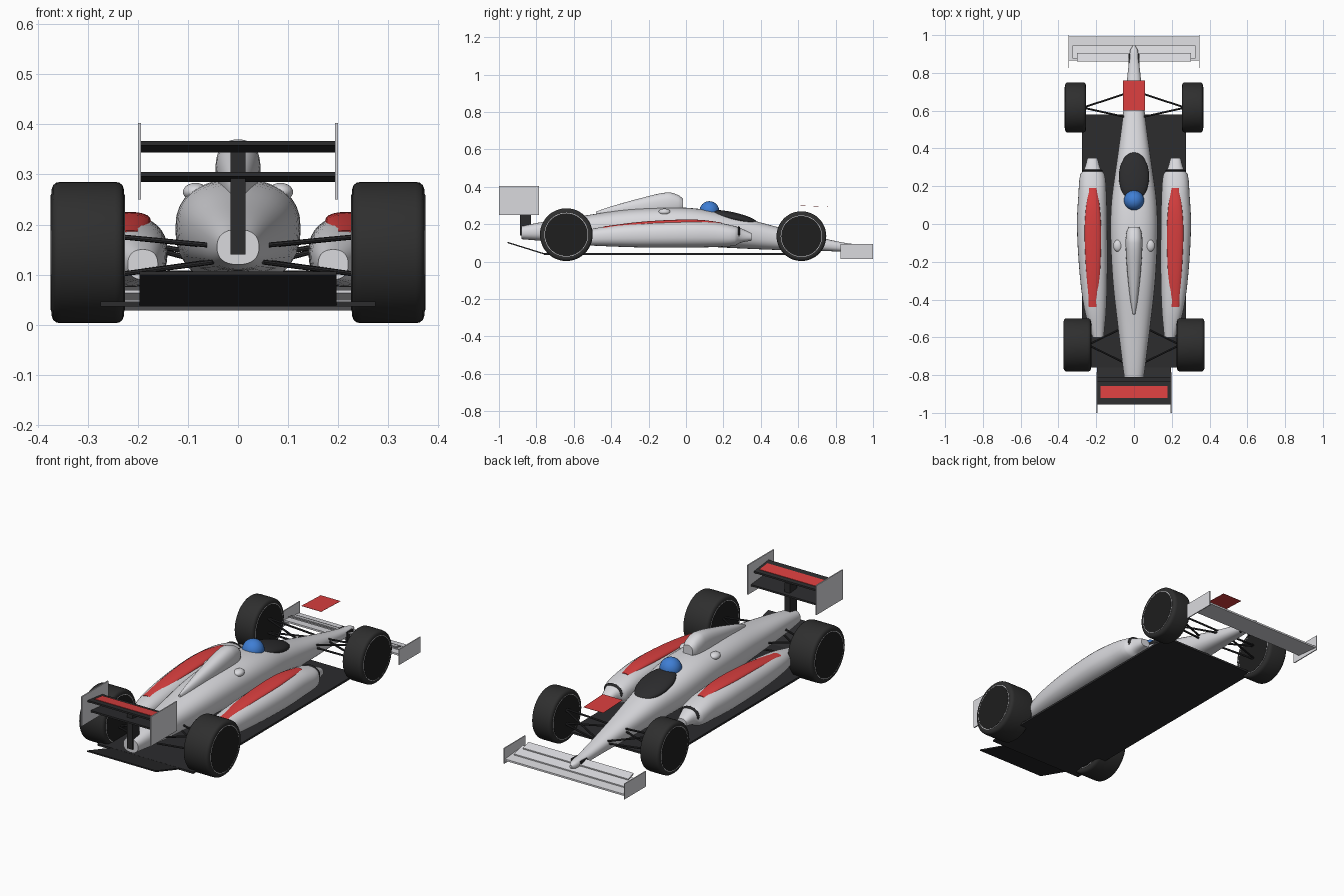
import bpy, bmesh, math
from mathutils import Vector

if "Cube" in bpy.data.objects:
    bpy.data.objects.remove(bpy.data.objects["Cube"])


def mat(name, r, g, b):
    m = bpy.data.materials.new(name)
    m.diffuse_color = (r, g, b, 1)
    m.use_nodes = True
    m.node_tree.nodes["Principled BSDF"].inputs["Base Color"].default_value = m.diffuse_color
    return m


WHITE = mat("white paint", 0.70, 0.70, 0.73)
RED = mat("red paint", 0.70, 0.05, 0.05)
BLUE = mat("helmet blue", 0.05, 0.21, 0.66)
CARBON = mat("carbon black", 0.025, 0.025, 0.027)
RUBBER = mat("tyre rubber", 0.028, 0.028, 0.028)
HUB = mat("wheel cover black", 0.013, 0.013, 0.013)


def finish(bm, name, material, smooth=True):
    bmesh.ops.recalc_face_normals(bm, faces=bm.faces)
    me = bpy.data.meshes.new(name)
    bm.to_mesh(me)
    bm.free()
    ob = bpy.data.objects.new(name, me)
    bpy.context.collection.objects.link(ob)
    me.materials.append(material)
    if smooth:
        bpy.ops.object.select_all(action='DESELECT')
        ob.select_set(True)
        bpy.context.view_layer.objects.active = ob
        bpy.ops.object.shade_smooth_by_angle(angle=math.radians(40))
    return ob


def spline(rows, steps=4):
    """Smooth stations between the given rows."""
    out = []
    for i in range(len(rows) - 1):
        p = [rows[max(0, min(len(rows) - 1, i + k))] for k in (-1, 0, 1, 2)]
        h = p[2][0] - p[1][0]
        for s in range(steps):
            t = s / steps
            row = [p[1][0] + h * t]
            for a in range(1, len(rows[0])):
                m0 = (p[2][a] - p[0][a]) / (p[2][0] - p[0][0]) * h
                m1 = (p[3][a] - p[1][a]) / (p[3][0] - p[1][0]) * h
                row.append((2*t**3 - 3*t*t + 1) * p[1][a] + (t**3 - 2*t*t + t) * m0
                           + (3*t*t - 2*t**3) * p[2][a] + (t**3 - t*t) * m1)
            out.append(row)
    return out + [list(rows[-1])]


def loft(name, rows, material, side=1, n=32, power=2.4):
    """Rows are: y, centre x, half width, bottom z, top z."""
    bm = bmesh.new()
    rings = []
    for y, cx, w, lo, hi in spline(rows):
        ring = []
        for i in range(n):
            a = math.tau * i / n
            c, s = math.cos(a), math.sin(a)
            x = math.copysign(abs(c) ** (2 / power), c) * w
            z = math.copysign(abs(s) ** (2 / power), s) * (hi - lo) / 2
            ring.append(bm.verts.new((side * (cx + x), y, (lo + hi) / 2 + z)))
        rings.append(ring)
    for a, b in zip(rings, rings[1:]):
        for i in range(n):
            bm.faces.new((a[i], a[(i + 1) % n], b[(i + 1) % n], b[i]))
    bm.faces.new(rings[0])
    bm.faces.new(rings[-1])
    return finish(bm, name, material)


def prism(name, x0, x1, profile, material):
    """Extrude a (y, z) outline between two x positions."""
    bm = bmesh.new()
    a = [bm.verts.new((x0, y, z)) for y, z in profile]
    b = [bm.verts.new((x1, y, z)) for y, z in profile]
    bm.faces.new(a)
    bm.faces.new(b)
    for i in range(len(a)):
        j = (i + 1) % len(a)
        bm.faces.new((a[i], a[j], b[j], b[i]))
    return finish(bm, name, material, False)


def blade(name, w, y0, z0, y1, z1, t, material):
    return prism(name, -w, w, [(y0, z0), (y1, z1), (y1, z1 + t), (y0, z0 + t)], material)


def rect(y0, y1, z0, z1):
    return [(y0, z0), (y1, z0), (y1, z1), (y0, z1)]


def ellipsoid(name, c, r, material, tilt=0):
    bm = bmesh.new()
    bmesh.ops.create_uvsphere(bm, u_segments=32, v_segments=16, radius=1)
    bmesh.ops.scale(bm, vec=r, verts=bm.verts)
    ob = finish(bm, name, material)
    ob.location = c
    ob.rotation_euler.x = tilt
    return ob


def revolve(name, profile, centre, material, n=48):
    """Spin an (x, radius) outline around the wheel axle."""
    bm = bmesh.new()
    rings = [[bm.verts.new((centre[0] + x, centre[1] + r * math.cos(math.tau * i / n),
                            centre[2] + r * math.sin(math.tau * i / n))) for i in range(n)]
             for x, r in profile]
    for a, b in zip(rings, rings[1:]):
        for i in range(n):
            bm.faces.new((a[i], a[(i + 1) % n], b[(i + 1) % n], b[i]))
    bm.faces.new(rings[0])
    bm.faces.new(rings[-1])
    return finish(bm, name, material)


def rod(name, a, b, r=0.005):
    a, b = Vector(a), Vector(b)
    bm = bmesh.new()
    bmesh.ops.create_cone(bm, cap_ends=True, segments=8, radius1=r, radius2=r, depth=(b - a).length)
    ob = finish(bm, name, CARBON)
    ob.location = (a + b) / 2
    ob.rotation_euler = (b - a).to_track_quat('Z', 'Y').to_euler()


# Main fuselage and engine airbox
loft("body", [(-0.88, 0, 0.042, 0.12, 0.19), (-0.75, 0, 0.06, 0.11, 0.215),
              (-0.55, 0, 0.085, 0.105, 0.245), (-0.3, 0, 0.113, 0.10, 0.28),
              (-0.05, 0, 0.125, 0.095, 0.29), (0.12, 0, 0.12, 0.08, 0.275),
              (0.3, 0, 0.096, 0.07, 0.235), (0.5, 0, 0.068, 0.062, 0.182),
              (0.7, 0, 0.044, 0.058, 0.132), (0.85, 0, 0.028, 0.053, 0.10),
              (0.92, 0, 0.02, 0.053, 0.09), (0.945, 0, 0.006, 0.062, 0.078)], WHITE)
loft("airbox", [(-0.48, 0, 0.006, 0.23, 0.268), (-0.4, 0, 0.02, 0.23, 0.295),
                (-0.25, 0, 0.036, 0.24, 0.337), (-0.1, 0, 0.045, 0.25, 0.37),
                (-0.04, 0, 0.039, 0.26, 0.355), (-0.015, 0, 0.028, 0.27, 0.335)], WHITE)

# Cockpit and driver's helmet
ellipsoid("cockpit", (0, 0.25, 0.236), (0.08, 0.135, 0.028), CARBON, -0.22)
ellipsoid("helmet", (0, 0.125, 0.27), (0.053, 0.053, 0.053), BLUE)

for s in (-1, 1):
    # Sidepods with inlets, top panels and shoulder scoops
    loft("sidepod", [(-0.6, 0.19, 0.03, 0.09, 0.15), (-0.45, 0.205, 0.058, 0.083, 0.185),
                     (-0.25, 0.215, 0.074, 0.076, 0.207), (0, 0.222, 0.08, 0.075, 0.217),
                     (0.16, 0.22, 0.074, 0.078, 0.21), (0.26, 0.22, 0.065, 0.085, 0.19),
                     (0.29, 0.22, 0.044, 0.10, 0.18), (0.35, 0.22, 0.026, 0.112, 0.152)], WHITE, s)
    loft("sidepod_panel", [(-0.44, 0.215, 0.026, 0.16, 0.188), (-0.25, 0.216, 0.038, 0.18, 0.212),
                           (-0.05, 0.218, 0.044, 0.19, 0.224), (0.08, 0.218, 0.038, 0.19, 0.223),
                           (0.19, 0.218, 0.024, 0.18, 0.209)], RED, s)
    ellipsoid("sidepod_inlet", (s * 0.22, 0.282, 0.15), (0.054, 0.011, 0.04), CARBON)
    ellipsoid("shoulder_scoop", (s * 0.085, -0.115, 0.265), (0.025, 0.032, 0.018), WHITE)

    # Wheels and suspension arms
    for end, x, y, r, hw in (("front", 0.31, 0.617, 0.133, 0.055), ("rear", 0.3, -0.64, 0.141, 0.072)):
        c = (s * x, y, r + 0.003)
        half = [(hw, r * 0.82), (hw, r * 0.9), (hw - 0.003, r * 0.955),
                (hw - 0.009, r * 0.99), (hw - 0.018, r)]
        revolve(end + "_tyre", [(-a, b) for a, b in half] + half[::-1], c, RUBBER)
        for t in (-1, 1):
            revolve(end + "_wheel_ring", [(t * hw, r * 0.832), (t * (hw + 0.001), r * 0.832)], c, WHITE)
            revolve(end + "_wheel_cover", [(t * hw, r * 0.812), (t * (hw + 0.002), r * 0.812)], c, HUB)
    for z0, z1 in ((0.158, 0.176), (0.125, 0.10)):
        z2 = min(z0, 0.135)
        rod("front_arm", (s * 0.03, 0.695, z2 - 0.02), (s * 0.265, 0.618, z1))
        rod("front_arm", (s * 0.04, 0.565, z2), (s * 0.265, 0.615, z1))
        rod("rear_arm", (s * 0.06, -0.55, z0), (s * 0.24, -0.638, z1))
        rod("rear_arm", (s * 0.05, -0.735, z0), (s * 0.24, -0.642, z1))

    # Wing end plates and nose brackets
    prism("rear_end_plate", s * 0.194, s * 0.2, rect(-1, -0.785, 0.25, 0.403), WHITE)
    prism("front_end_plate", s * 0.343, s * 0.348, rect(0.825, 1, 0.015, 0.095), WHITE)
    prism("nose_bracket", s * 0.022, s * 0.03, rect(0.85, 0.9, 0.04, 0.088), CARBON)

# Floor and rising diffuser
prism("floor", -0.275, 0.275, rect(-0.76, 0.58, 0.036, 0.046), CARBON)
blade("diffuser", 0.197, -0.955, 0.099, -0.755, 0.037, 0.007, CARBON)

# Front wing: main plane and two stepped flaps
blade("front_main_plane", 0.343, 0.865, 0.04, 0.993, 0.028, 0.009, WHITE)
blade("front_middle_flap", 0.325, 0.875, 0.063, 0.945, 0.044, 0.006, WHITE)
blade("front_upper_flap", 0.302, 0.86, 0.08, 0.905, 0.066, 0.006, WHITE)

# Rear wing with red stripe and central pylon
blade("rear_upper_wing", 0.194, -0.955, 0.358, -0.835, 0.344, 0.009, CARBON)
blade("rear_wing_stripe", 0.178, -0.922, 0.364, -0.857, 0.3564, 0.002, RED)
blade("rear_lower_wing", 0.194, -0.93, 0.296, -0.81, 0.285, 0.009, CARBON)
prism("rear_pylon", -0.015, 0.015, rect(-0.887, -0.83, 0.14, 0.345), CARBON)

# Thin red panel hovering over the nose
blade("nose_panel", 0.057, 0.6, 0.299, 0.76, 0.293, 0.001, RED)
